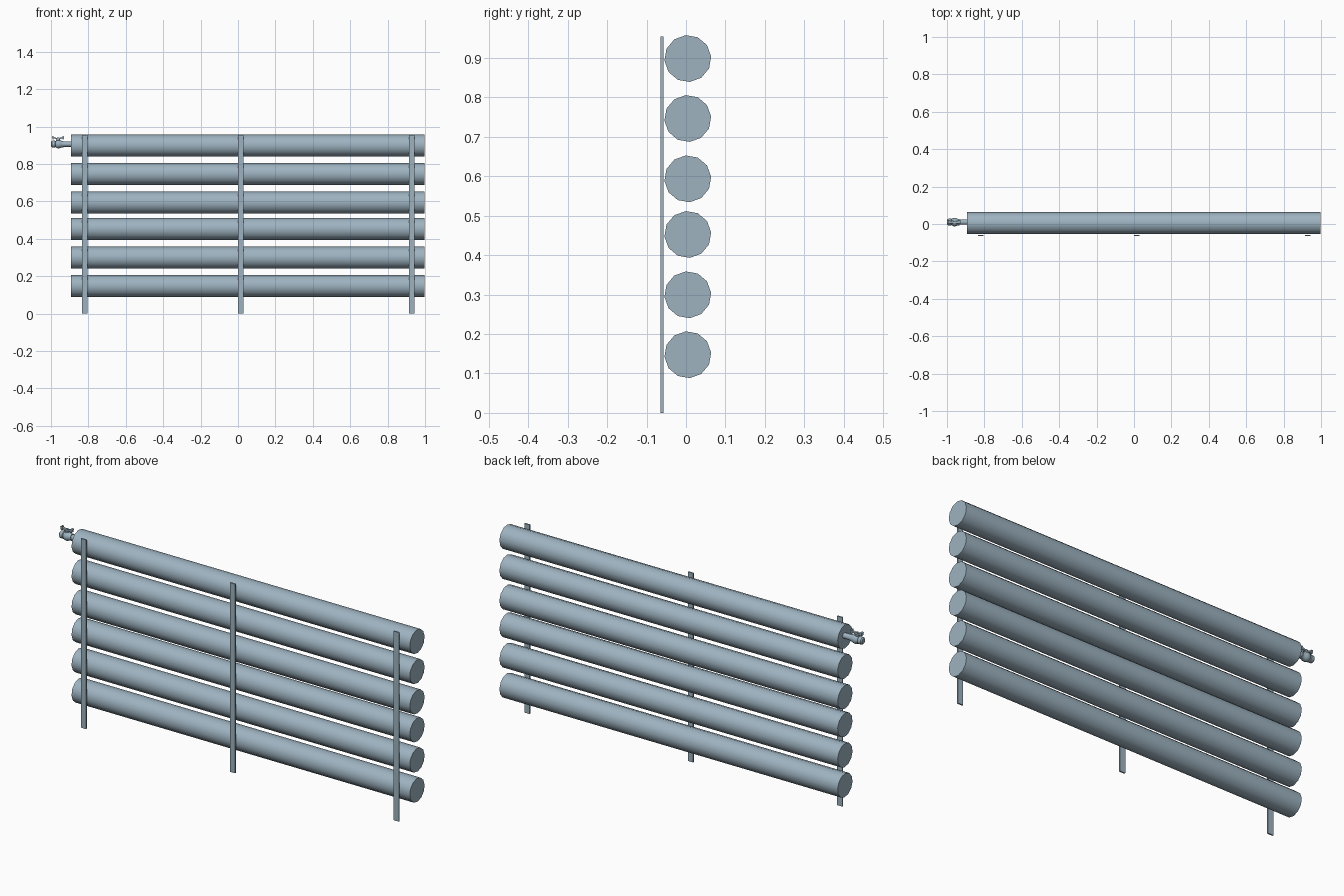
import bpy, bmesh, math
from mathutils import Matrix, Vector

if "Cube" in bpy.data.objects:
    bpy.data.objects.remove(bpy.data.objects["Cube"])

# Blue-grey painted metal
METAL = bpy.data.materials.new("blue_grey_metal")
METAL.diffuse_color = (0.34, 0.45, 0.53, 1)
METAL.use_nodes = True
METAL.node_tree.nodes["Principled BSDF"].inputs["Base Color"].default_value = METAL.diffuse_color


def make_object(name, bm, smooth=True):
    bmesh.ops.recalc_face_normals(bm, faces=bm.faces)
    mesh = bpy.data.meshes.new(name)
    bm.to_mesh(mesh)
    bm.free()
    mesh.materials.append(METAL)
    obj = bpy.data.objects.new(name, mesh)
    bpy.context.collection.objects.link(obj)
    if smooth:
        bpy.ops.object.select_all(action='DESELECT')
        obj.select_set(True)
        bpy.context.view_layer.objects.active = obj
        bpy.ops.object.shade_smooth_by_angle(angle=math.radians(40))
    return obj


def lathe(name, profile, origin, axis, sides, turn=0.0):
    """Closed solid of revolution from (distance along axis, radius) pairs."""
    bm = bmesh.new()
    rot = Vector((0, 0, 1)).rotation_difference(Vector(axis)).to_matrix()
    rings = []
    for d, r in profile:
        ring = []
        for i in range(sides):
            a = turn + 2 * math.pi * i / sides
            p = rot @ Vector((r * math.cos(a), r * math.sin(a), d))
            ring.append(bm.verts.new(Vector(origin) + p))
        rings.append(ring)
    for a, b in zip(rings, rings[1:]):
        for i in range(sides):
            j = (i + 1) % sides
            bm.faces.new((a[i], a[j], b[j], b[i]))
    bm.faces.new(rings[0])
    bm.faces.new(rings[-1])
    return make_object(name, bm)


def box(name, center, size, tilt=0.0):
    bm = bmesh.new()
    m = (Matrix.Translation(center) @ Matrix.Rotation(tilt, 4, 'Y')
         @ Matrix.Diagonal((*size, 1)))
    bmesh.ops.create_cube(bm, size=1, matrix=m)
    return make_object(name, bm, smooth=False)


# Six horizontal twelve-sided pipes
for n, z in enumerate((0.148, 0.300, 0.453, 0.594, 0.747, 0.899)):
    lathe(f"pipe_{n + 1}", [(-0.892, 0.0595), (0.998, 0.0595)],
          (0, 0.0045, z - 0.0005), (1, 0, 0), 12, math.radians(5))

# Three flat uprights in front
for n, x in enumerate((-0.819, 0.015, 0.929)):
    box(f"upright_{n + 1}", (x, -0.061, 0.4775), (0.029, 0.007, 0.955))

# Tap: body with collars and a rounded outlet, pointing left
VX, VY, VZ = -0.962, 0.010, 0.906
lathe("tap_body",
      [(0, 0.014), (0.040, 0.014), (0.040, 0.017), (0.050, 0.017),
       (0.058, 0.021), (0.068, 0.023), (0.077, 0.021), (0.083, 0.016),
       (0.086, 0.019), (0.102, 0.018), (0.107, 0.013), (0.107, 0.010)],
      (-0.892, VY, VZ), (-1, 0, 0), 16)

# Tap stem
lathe("tap_stem",
      [(0.0, 0.011), (0.026, 0.011), (0.026, 0.007), (0.036, 0.007)],
      (VX, VY, VZ), (0, 0, 1), 12)

# Butterfly handle: two rising arms with raised tips
for name, s in (("left", -1), ("right", 1)):
    box(f"handle_arm_{name}", (VX + s * 0.013, VY, 0.937),
        (0.026, 0.012, 0.007), -s * math.radians(18))
    box(f"handle_tip_{name}", (VX + s * 0.027, VY, 0.940),
        (0.009, 0.016, 0.017), s * math.radians(12))
